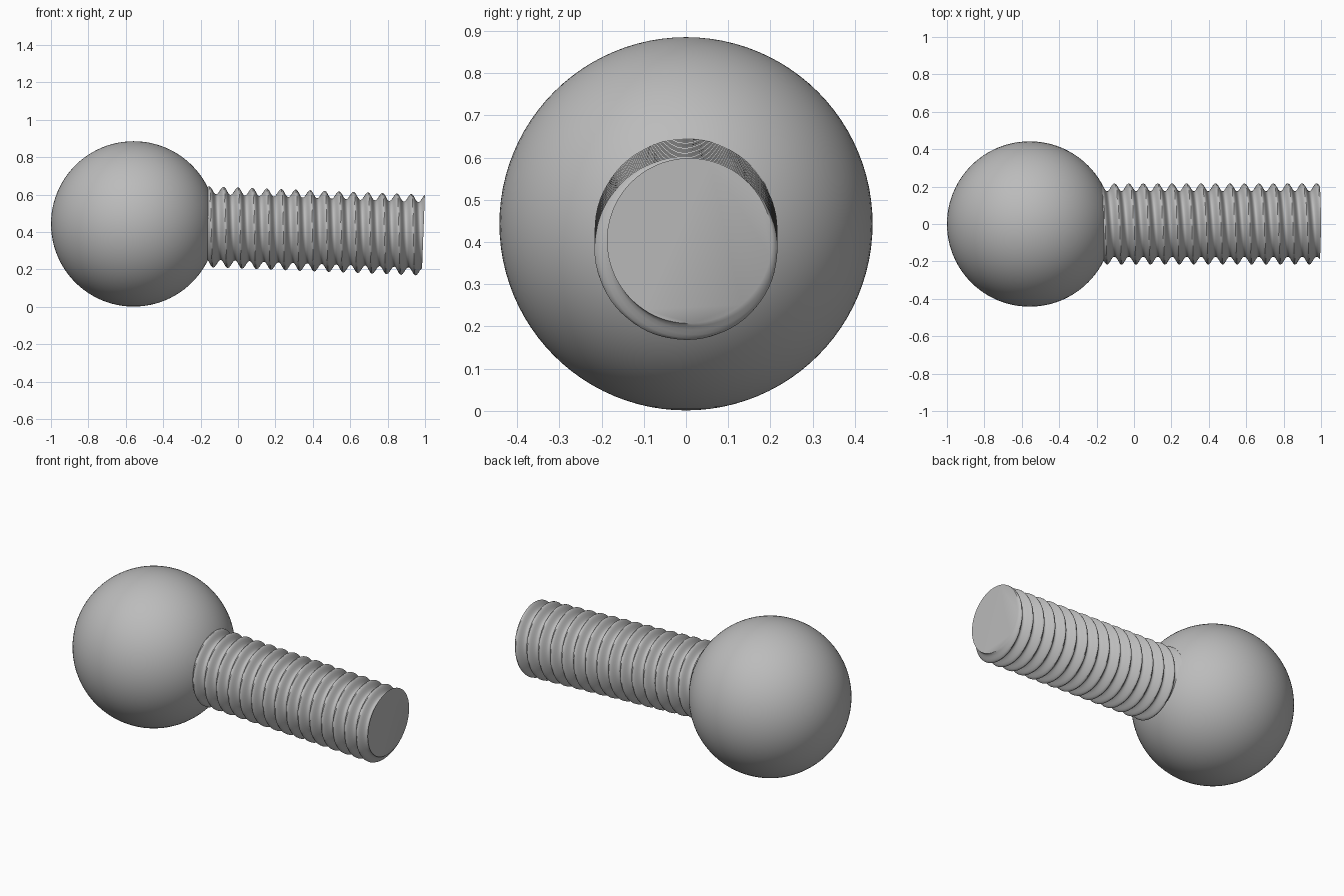
import bpy
import bmesh
from math import pi, cos, sin, atan
from mathutils import Matrix, Vector

cube = bpy.data.objects.get("Cube")
if cube:
    bpy.data.objects.remove(cube, do_unlink=True)

BALL_R = 0.442
CENTRE = Vector((-0.558, 0, 0.443))
TILT = atan(0.0385)          # the shank dips slightly towards its tip
START, LENGTH = 0.25, 1.55   # shank extent measured from the ball centre
PITCH, CREST_AT = 0.0773, 0.55
ROOT_R, CREST_R = 0.175, 0.217
SIDES, STEPS = 72, 12        # segments around, rings per thread turn

steel = bpy.data.materials.new("grey_steel")
steel.use_nodes = True
colour = (0.5, 0.5, 0.5, 1)
steel.diffuse_color = colour
steel.node_tree.nodes["Principled BSDF"].inputs["Base Color"].default_value = colour


def finish(bm, name, matrix, sharp_angle):
    mesh = bpy.data.meshes.new(name)
    bmesh.ops.recalc_face_normals(bm, faces=bm.faces)
    bm.to_mesh(mesh)
    bm.free()
    mesh.materials.append(steel)
    obj = bpy.data.objects.new(name, mesh)
    obj.matrix_world = matrix
    bpy.context.collection.objects.link(obj)
    bpy.ops.object.select_all(action="DESELECT")
    obj.select_set(True)
    bpy.context.view_layer.objects.active = obj
    bpy.ops.object.shade_smooth_by_angle(angle=sharp_angle)
    return obj


# Ball head
bm = bmesh.new()
bmesh.ops.create_uvsphere(bm, u_segments=96, v_segments=48, radius=BALL_R)
finish(bm, "ball_head", Matrix.Translation(CENTRE), pi / 6)


# Threaded shank: rings whose radius follows a right-handed helix
def thread_radius(s, angle):
    turn = (s - CREST_AT) / PITCH - (angle - pi / 2) / (2 * pi)
    wave = 0.5 + 0.5 * cos(2 * pi * turn)
    return ROOT_R + (CREST_R - ROOT_R) * wave ** 1.1


bm = bmesh.new()
count = round((LENGTH - START) / PITCH * STEPS)
angles = [2 * pi * i / SIDES for i in range(SIDES)]
rings = []
for k in range(count + 1):
    s = START + (LENGTH - START) * k / count
    ring = []
    for a in angles:
        r = thread_radius(s, a)
        ring.append(bm.verts.new((s, r * cos(a), r * sin(a))))
    rings.append(ring)
for near, far in zip(rings, rings[1:]):
    for i in range(SIDES):
        j = (i + 1) % SIDES
        bm.faces.new((near[i], near[j], far[j], far[i]))
bm.faces.new(rings[0])
bm.faces.new(rings[-1])
placement = Matrix.Translation(CENTRE) @ Matrix.Rotation(TILT, 4, "Y")
finish(bm, "threaded_shank", placement, pi / 4)
